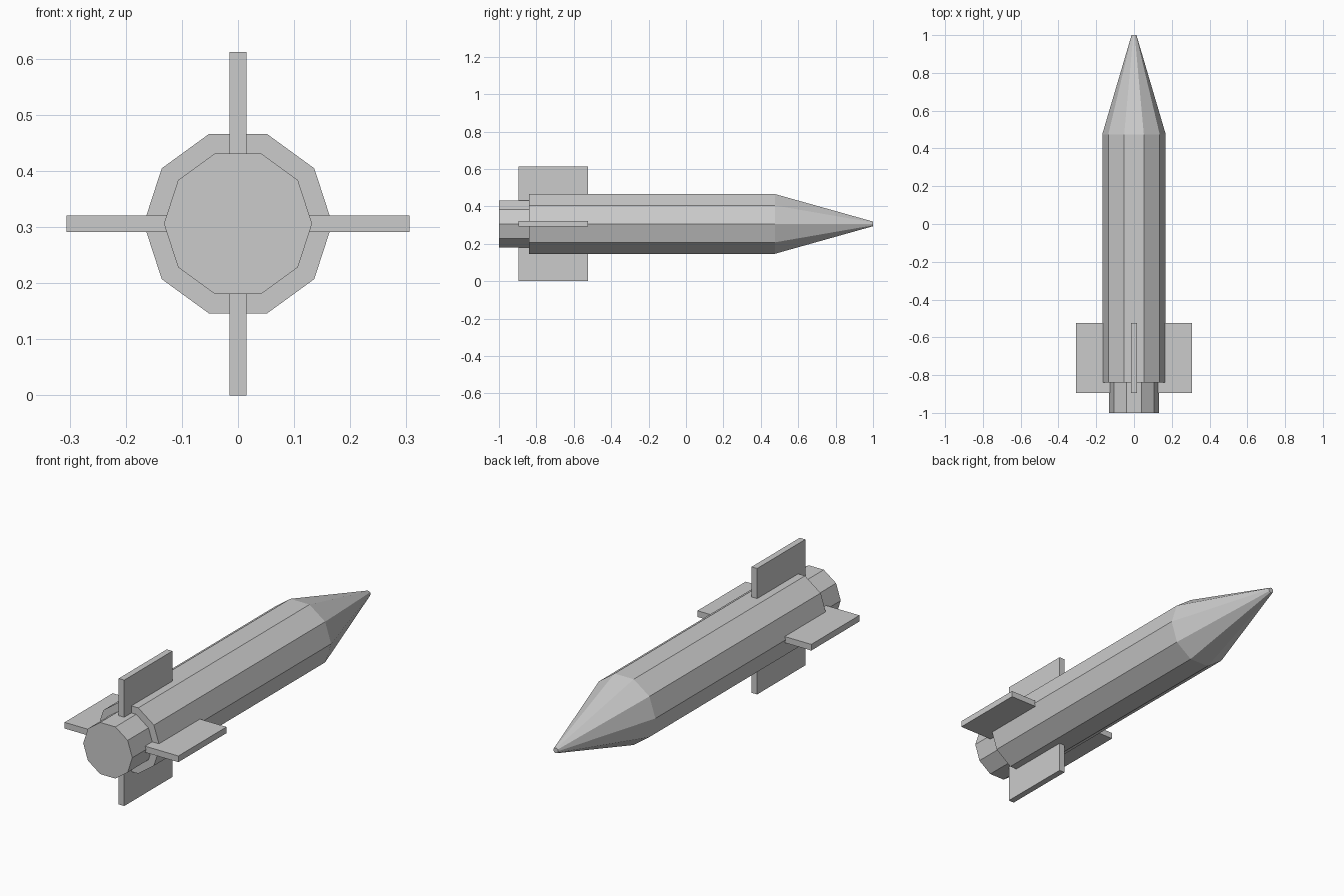
import bpy, bmesh, math

if "Cube" in bpy.data.objects:
    bpy.data.objects.remove(bpy.data.objects["Cube"])

SIDES = 10
AXIS_Z = 0.306      # height of the rocket's long axis

grey = bpy.data.materials.new("light grey")
grey.diffuse_color = (0.6, 0.6, 0.6, 1)
grey.use_nodes = True
grey.node_tree.nodes["Principled BSDF"].inputs["Base Color"].default_value = grey.diffuse_color


def finish(name, bm):
    bmesh.ops.recalc_face_normals(bm, faces=bm.faces)
    mesh = bpy.data.meshes.new(name)
    bm.to_mesh(mesh)
    bm.free()
    mesh.materials.append(grey)
    obj = bpy.data.objects.new(name, mesh)
    bpy.context.collection.objects.link(obj)
    return obj


def lathe(name, profile):
    """Faceted solid around the y axis from (y, radius) stations."""
    bm = bmesh.new()
    rings = []
    for y, r in profile:
        rings.append([bm.verts.new((r * math.cos(i * math.tau / SIDES), y,
                                    AXIS_Z + r * math.sin(i * math.tau / SIDES)))
                      for i in range(SIDES)])
    for a, b in zip(rings, rings[1:]):
        for i in range(SIDES):
            j = (i + 1) % SIDES
            bm.faces.new((a[i], a[j], b[j], b[i]))
    bm.faces.new(rings[0])
    bm.faces.new(rings[-1])
    return finish(name, bm)


# Hull with tapered nose, and the narrower engine at the tail
lathe("hull_and_nose", [(-0.84, 0.168), (0.475, 0.168), (1.0, 0.013)])
lathe("engine", [(-1.0, 0.132), (-0.80, 0.132)])


# Four flat tail fins, starting just inside the engine wall
def fin(name, angle):
    inner, outer, thick = 0.12, 0.306, 0.03
    y0, y1 = -0.895, -0.525
    bm = bmesh.new()
    bmesh.ops.create_cube(bm, size=1)
    for v in bm.verts:
        v.co.x = outer if v.co.x > 0 else inner
        v.co.y = y1 if v.co.y > 0 else y0
        v.co.z *= thick
    c, s = round(math.cos(angle)), round(math.sin(angle))
    for v in bm.verts:
        x, z = v.co.x, v.co.z
        v.co.x, v.co.z = c * x - s * z, AXIS_Z + s * x + c * z
    finish(name, bm)


for k, side in enumerate(("right", "top", "left", "bottom")):
    fin(side + "_fin", k * math.pi / 2)
